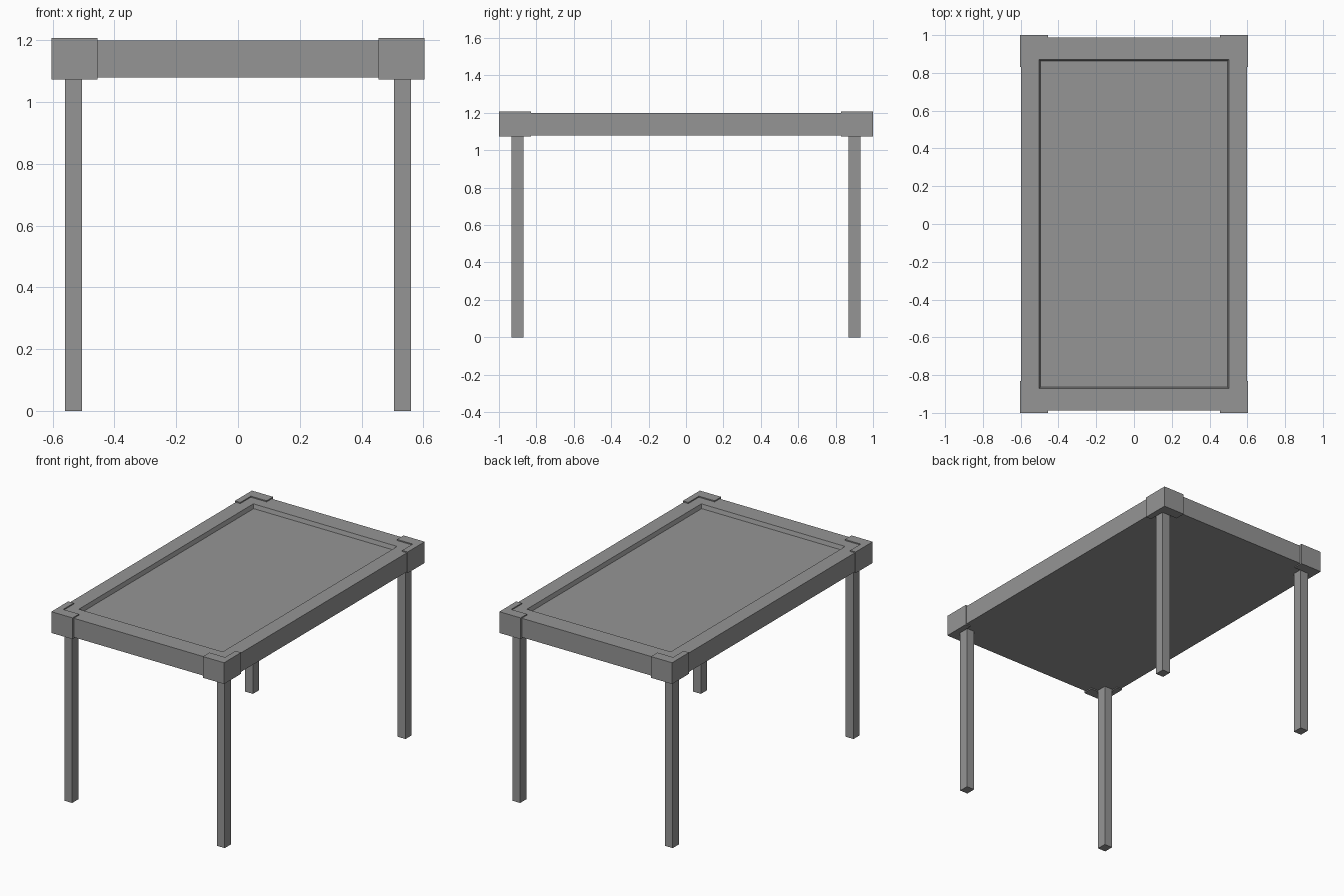
import bpy
import bmesh

cube = bpy.data.objects.get("Cube")
if cube:
    bpy.data.objects.remove(cube, do_unlink=True)

grey = bpy.data.materials.new("plain grey")
grey.use_nodes = True
GREY = (0.3, 0.3, 0.3, 1)
grey.diffuse_color = GREY
grey.node_tree.nodes["Principled BSDF"].inputs["Base Color"].default_value = GREY


def finish(bm, name):
    bmesh.ops.recalc_face_normals(bm, faces=bm.faces)
    mesh = bpy.data.meshes.new(name)
    bm.to_mesh(mesh)
    bm.free()
    mesh.materials.append(grey)
    obj = bpy.data.objects.new(name, mesh)
    bpy.context.collection.objects.link(obj)
    return obj


def prism(name, outline, z0, z1):
    """Extrude a flat outline from z0 up to z1."""
    bm = bmesh.new()
    face = bm.faces.new([bm.verts.new((x, y, z0)) for x, y in outline])
    top = bmesh.ops.extrude_face_region(bm, geom=[face])["geom"]
    for v in top:
        if isinstance(v, bmesh.types.BMVert):
            v.co.z = z1
    return finish(bm, name)


def rect(x0, x1, y0, y1):
    return [(x0, y0), (x1, y0), (x1, y1), (x0, y1)]


# Table top with a sunken panel
HX, HY, Z0, Z1 = 0.597, 0.987, 1.08, 1.2
bm = bmesh.new()
bmesh.ops.create_cube(bm, size=2)
for v in bm.verts:
    v.co = (v.co.x * HX, v.co.y * HY, Z1 if v.co.z > 0 else Z0)
panel = max(bm.faces, key=lambda f: f.calc_center_median().z)
for hx, hy, z in ((0.502, 0.87, Z1), (0.494, 0.862, Z1 - 0.025)):
    bmesh.ops.inset_individual(bm, faces=[panel], thickness=0.05)
    for v in panel.verts:
        v.co = (hx if v.co.x > 0 else -hx, hy if v.co.y > 0 else -hy, z)
finish(bm, "table_top")

# Corner bracket outline wrapping the outside, and its L-shaped lips
wrap = [(0.455, 0.935), (0.565, 0.935), (0.565, 0.83),
        (0.603, 0.83), (0.603, 1.0), (0.455, 1.0)]

# Four legs and corner brackets, mirrored about both axes
for sy, end in ((-1, "front"), (1, "back")):
    for sx, side in ((-1, "right"), (1, "left")):
        def flip(pts):
            return [(sx * x, sy * y) for x, y in pts]
        prism(f"{end}_{side}_leg", flip(rect(0.505, 0.56, 0.87, 0.932)), 0, 1.085)
        prism(f"{end}_{side}_corner_bracket", flip(wrap), 1.073, 1.207)
